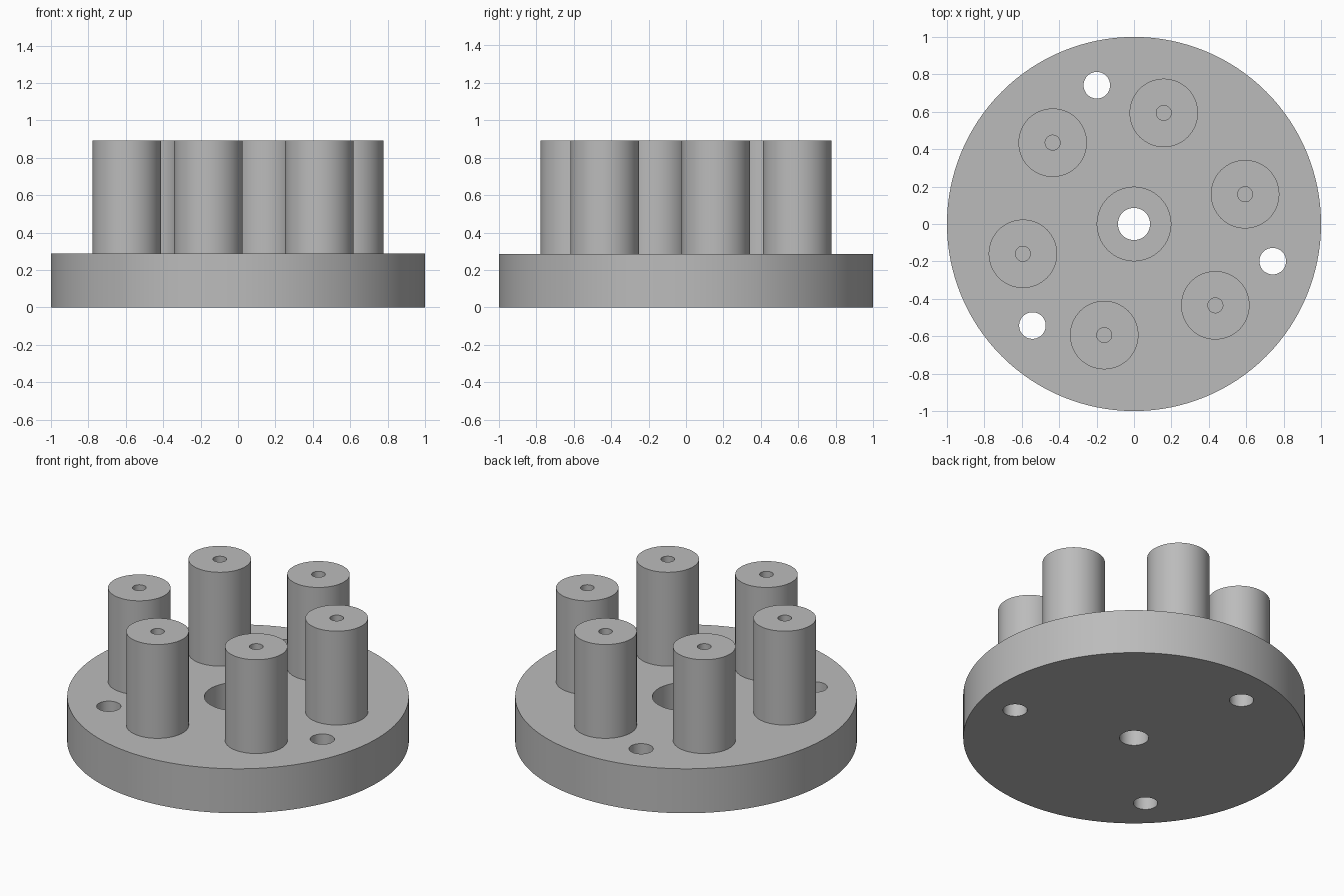
import bpy
from math import cos, sin, radians, pi

cube = bpy.data.objects.get("Cube")
if cube:
    bpy.data.objects.remove(cube, do_unlink=True)

PLATE_TOP, POST_TOP = 0.287, 0.893

grey = bpy.data.materials.new("machined grey")
grey.use_nodes = True
colour = (0.5, 0.5, 0.5, 1)
grey.diffuse_color = colour
grey.node_tree.nodes["Principled BSDF"].inputs["Base Color"].default_value = colour


def finish(obj):
    """Give a part its colour and smooth walls with sharp rims."""
    obj.data.materials.append(grey)
    bpy.ops.object.select_all(action="DESELECT")
    obj.select_set(True)
    bpy.context.view_layer.objects.active = obj
    bpy.ops.object.shade_smooth_by_angle(angle=radians(30))


def lathe(name, profile, sides):
    """Spin (radius, z) points around z; zero radius closes an end."""
    verts, rings, faces = [], [], []
    for r, z in profile:
        count = sides if r > 0 else 1
        rings.append([len(verts) + i for i in range(count)])
        verts += [(r * cos(2 * pi * i / sides), r * sin(2 * pi * i / sides), z)
                  for i in range(count)]
    for low, high in zip(rings, rings[1:]):
        for i in range(sides):
            j = (i + 1) % sides
            if len(high) == 1:
                faces.append((low[i], low[j], high[0]))
            else:
                faces.append((low[i], low[j], high[j], high[i]))
    mesh = bpy.data.meshes.new(name)
    mesh.from_pydata(verts, [], faces)
    obj = bpy.data.objects.new(name, mesh)
    bpy.context.collection.objects.link(obj)
    return obj


def polar(radius, degrees, z=0):
    a = radians(degrees)
    return (radius * cos(a), radius * sin(a), z)


# Round base plate
bpy.ops.mesh.primitive_cylinder_add(vertices=128, radius=1, depth=PLATE_TOP,
                                    location=(0, 0, PLATE_TOP / 2))
plate = bpy.context.object
plate.name = "base_plate"


def drill(name, radius, bottom, location):
    """Cut a round hole in the plate from its top down to a height."""
    top = PLATE_TOP + 0.1
    x, y, _ = location
    bpy.ops.mesh.primitive_cylinder_add(vertices=64, radius=radius, depth=top - bottom,
                                        location=(x, y, (top + bottom) / 2))
    cutter = bpy.context.object
    cutter.name = name
    cutter.hide_render = True
    mod = plate.modifiers.new(name, "BOOLEAN")
    mod.operation = "DIFFERENCE"
    mod.solver = "EXACT"
    mod.object = cutter
    bpy.context.view_layer.objects.active = plate
    bpy.ops.object.modifier_apply(modifier=name)
    bpy.data.objects.remove(cutter, do_unlink=True)


# Stepped centre bore and three mounting holes
drill("counterbore", 0.197, 0.107, (0, 0, 0))
drill("centre_hole", 0.086, -0.1, (0, 0, 0))
for k in range(3):
    drill(f"mounting_hole_{k + 1}", 0.071, -0.1, polar(0.768, 105 + 120 * k))
finish(plate)

# Six posts with blind pilot holes
for k in range(6):
    post = lathe(f"post_{k + 1}",
                 [(0.183, PLATE_TOP), (0.183, POST_TOP), (0.04, POST_TOP),
                  (0.04, 0.5), (0, 0.5)], 64)
    post.location = polar(0.615, 15 + 60 * k)
    finish(post)
